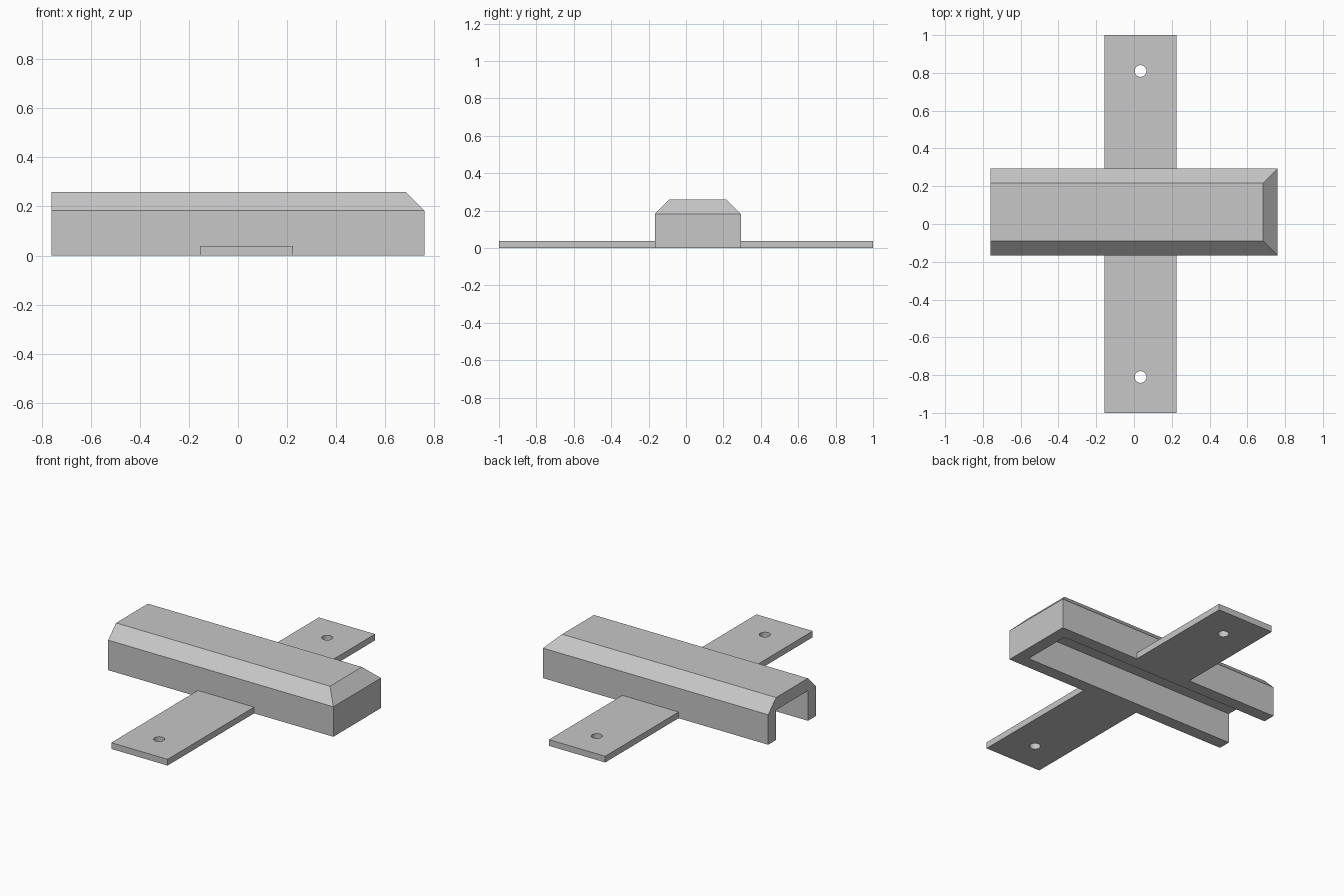
import bpy
import bmesh

if "Cube" in bpy.data.objects:
    bpy.data.objects.remove(bpy.data.objects["Cube"], do_unlink=True)

WALL = 0.076
X0, X1 = -0.76, 0.76          # housing ends
Y0, Y1 = -0.166, 0.293        # housing sides
SHOULDER, TOP = 0.183, 0.259
TAB_X0, TAB_X1, TAB_T = -0.155, 0.225, 0.038

grey = bpy.data.materials.new("plain_grey")
grey.use_nodes = True
grey.diffuse_color = (0.57, 0.57, 0.57, 1)
grey.node_tree.nodes["Principled BSDF"].inputs["Base Color"].default_value = grey.diffuse_color


def make_object(name, bm):
    mesh = bpy.data.meshes.new(name)
    bm.to_mesh(mesh)
    bm.free()
    mesh.materials.append(grey)
    obj = bpy.data.objects.new(name, mesh)
    bpy.context.collection.objects.link(obj)
    return obj


def box(x0, x1, y0, y1, z0, z1):
    bm = bmesh.new()
    bmesh.ops.create_cube(bm, size=1)
    for v in bm.verts:
        v.co = (x1 if v.co.x > 0 else x0, y1 if v.co.y > 0 else y0, z1 if v.co.z > 0 else z0)
    return bm


def cut(obj, cutter):
    cutter.hide_render = True
    mod = obj.modifiers.new("cut", "BOOLEAN")
    mod.operation = "DIFFERENCE"
    mod.solver = "EXACT"
    mod.object = cutter
    bpy.context.view_layer.objects.active = obj
    bpy.ops.object.modifier_apply(modifier=mod.name)
    bpy.data.objects.remove(cutter, do_unlink=True)


# Housing: box with a raised top, bevelled on both sides and the closed end
bm = box(X0, X1, Y0, Y1, 0, SHOULDER)
roof = max(bm.faces, key=lambda f: f.calc_center_median().z)
raised = bmesh.ops.extrude_discrete_faces(bm, faces=[roof])["faces"][0]
for v in raised.verts:
    v.co.z = TOP
    v.co.y += WALL if v.co.y < 0 else -WALL
    if v.co.x > 0:
        v.co.x -= WALL
bmesh.ops.recalc_face_normals(bm, faces=bm.faces)
housing = make_object("housing", bm)

# Channel open at the bottom and at one end
channel = box(X0 - 0.1, X1 - WALL, Y0 + WALL, Y1 - WALL, -0.1, SHOULDER)
cut(housing, make_object("channel_cutter", channel))

# Mounting tabs, each with a screw hole
for name, y0, y1, hole_y in (("front_tab", -1, Y0, -0.81), ("back_tab", Y1, 1, 0.81)):
    tab = make_object(name, box(TAB_X0, TAB_X1, y0, y1, 0, TAB_T))
    bm = bmesh.new()
    bmesh.ops.create_cone(bm, cap_ends=True, segments=32, radius1=0.031, radius2=0.031, depth=0.3)
    bmesh.ops.translate(bm, verts=bm.verts, vec=((TAB_X0 + TAB_X1) / 2, hole_y, 0))
    cut(tab, make_object("hole_cutter", bm))
    bpy.ops.object.select_all(action="DESELECT")
    tab.select_set(True)
    bpy.context.view_layer.objects.active = tab
    bpy.ops.object.shade_smooth_by_angle()
